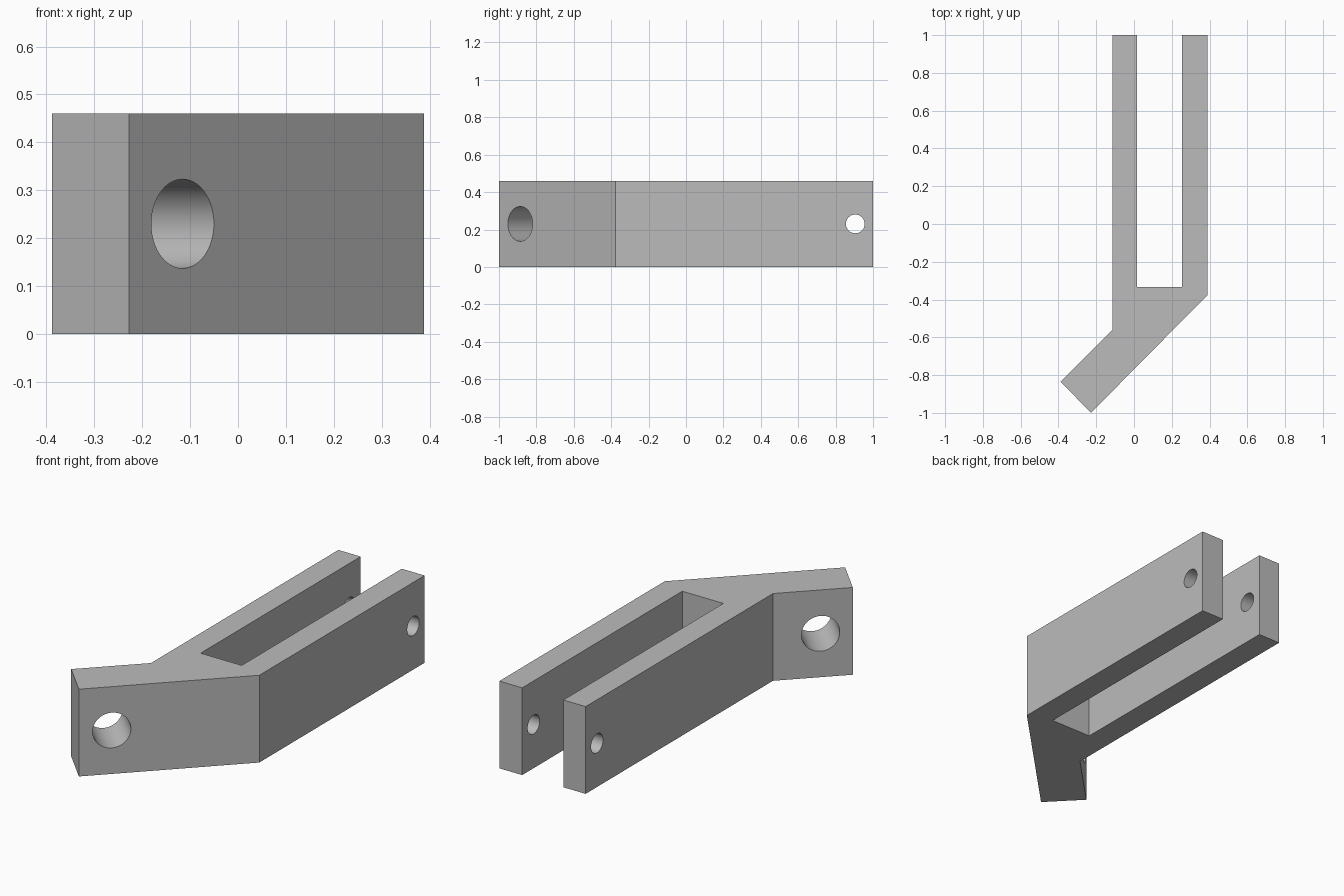
import bpy
import bmesh
from math import pi
from mathutils import Matrix

cube = bpy.data.objects.get("Cube")
if cube:
    bpy.data.objects.remove(cube, do_unlink=True)

HEIGHT = 0.46
MID = HEIGHT / 2

# Plain grey metal
grey = bpy.data.materials.new("grey metal")
grey.use_nodes = True
colour = (0.5, 0.5, 0.5, 1)
grey.diffuse_color = colour
grey.node_tree.nodes["Principled BSDF"].inputs["Base Color"].default_value = colour


def add_object(name, bm):
    mesh = bpy.data.meshes.new(name)
    bmesh.ops.recalc_face_normals(bm, faces=bm.faces)
    bm.to_mesh(mesh)
    bm.free()
    obj = bpy.data.objects.new(name, mesh)
    bpy.context.collection.objects.link(obj)
    mesh.materials.append(grey)
    return obj


def extruded(name, outline, height):
    bm = bmesh.new()
    face = bm.faces.new([bm.verts.new((x, y, 0)) for x, y in outline])
    top = bmesh.ops.extrude_face_region(bm, geom=[face])["geom"]
    bmesh.ops.translate(bm, vec=(0, 0, height),
                        verts=[v for v in top if isinstance(v, bmesh.types.BMVert)])
    return add_object(name, bm)


def drill(body, centre, radius, length, turn):
    # Horizontal round cutter, turned about z from the x axis
    bm = bmesh.new()
    place = Matrix.Translation(centre) @ Matrix.Rotation(turn, 4, "Z") @ Matrix.Rotation(pi / 2, 4, "Y")
    bmesh.ops.create_cone(bm, cap_ends=True, segments=64, radius1=radius,
                          radius2=radius, depth=length, matrix=place)
    cutter = add_object("hole_cutter", bm)
    cutter.hide_render = True
    mod = body.modifiers.new("hole", "BOOLEAN")
    mod.operation = "DIFFERENCE"
    mod.solver = "EXACT"
    mod.object = cutter
    bpy.ops.object.modifier_apply(modifier=mod.name)
    bpy.data.objects.remove(cutter, do_unlink=True)


# Fork with two straight arms and an angled tail
fork = extruded("angled_fork_bracket", [
    (-0.388, -0.835), (-0.228, -1), (0.388, -0.377),
    (0.388, 1), (0.255, 1), (0.255, -0.333),
    (0.015, -0.333), (0.015, 1), (-0.115, 1), (-0.115, -0.56),
], HEIGHT)
bpy.context.view_layer.objects.active = fork
fork.select_set(True)

# Pin hole through both arms, larger hole through the tail
drill(fork, (0.14, 0.905, MID), 0.05, 0.8, 0)
drill(fork, (-0.195, -0.807, MID), 0.093, 0.5, -pi / 4)

bpy.ops.object.shade_smooth_by_angle(angle=pi / 6)
